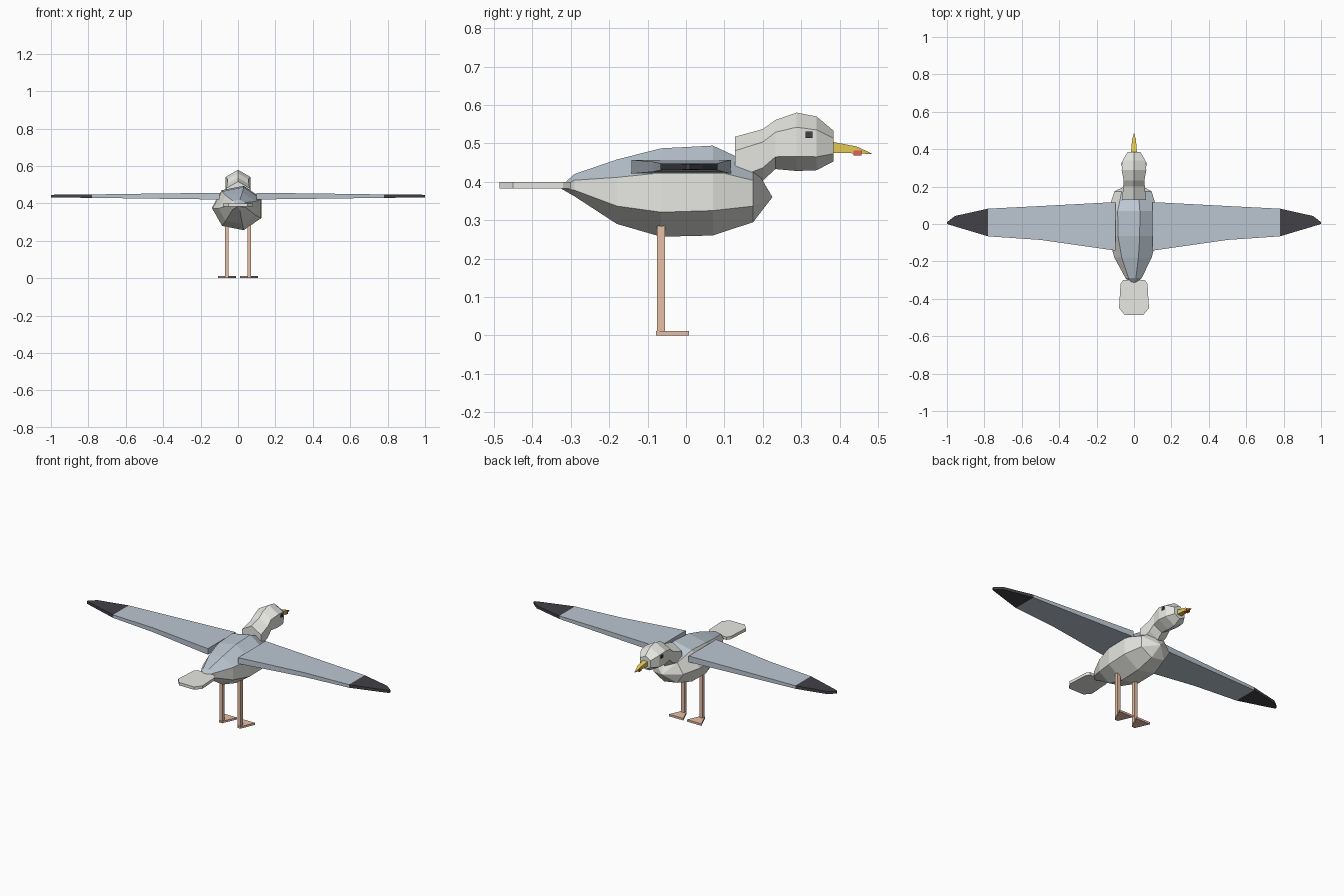
import bpy, bmesh, math

if "Cube" in bpy.data.objects:
    bpy.data.objects.remove(bpy.data.objects["Cube"])


def material(name, r, g, b):
    m = bpy.data.materials.new(name)
    m.use_nodes = True
    m.diffuse_color = (r, g, b, 1)
    bsdf = next(n for n in m.node_tree.nodes if n.type == "BSDF_PRINCIPLED")
    bsdf.inputs["Base Color"].default_value = (r, g, b, 1)
    bsdf.inputs["Roughness"].default_value = 0.8
    return m


white = material("white feathers", 0.80, 0.80, 0.76)
grey = material("blue grey feathers", 0.50, 0.57, 0.64)
black = material("black feathers", 0.055, 0.052, 0.062)
yellow = material("yellow beak", 0.80, 0.60, 0.09)
red = material("red spot", 0.80, 0.12, 0.08)
pink = material("pink skin", 0.82, 0.53, 0.39)


def loft(name, rings, mats, rule=lambda seg, side: 0):
    """Skin a list of equal-sized rings, flat shaded, with capped ends."""
    bm = bmesh.new()
    rows = [[bm.verts.new(p) for p in ring] for ring in rings]
    n = len(rows[0])
    for seg, (a, b) in enumerate(zip(rows, rows[1:])):
        for j in range(n):
            k = (j + 1) % n
            bm.faces.new((a[j], a[k], b[k], b[j])).material_index = rule(seg, j)
    bm.faces.new(rows[0]).material_index = rule(0, 0)
    bm.faces.new(rows[-1]).material_index = rule(len(rows) - 2, 0)
    bmesh.ops.remove_doubles(bm, verts=bm.verts, dist=0.0005)
    bmesh.ops.recalc_face_normals(bm, faces=bm.faces)
    mesh = bpy.data.meshes.new(name)
    bm.to_mesh(mesh)
    bm.free()
    for m in mats:
        mesh.materials.append(m)
    obj = bpy.data.objects.new(name, mesh)
    bpy.context.collection.objects.link(obj)
    return obj


def ring_y(sides, start, y, cz, rx, rz):
    """Polygon ring around the y axis."""
    angles = [start + math.tau * i / sides for i in range(sides)]
    return [(rx * math.cos(a), y, cz + rz * math.sin(a)) for a in angles]


def plate(name, outline, z0, z1, mat):
    return loft(name, [[(x, y, z) for x, y in outline] for z in (z0, z1)], [mat])


def box(name, x0, x1, y0, y1, z0, z1, mat):
    return plate(name, [(x0, y0), (x1, y0), (x1, y1), (x0, y1)], z0, z1, mat)


# Body: seven-sided, with a blue grey back
body = [(-0.33, 0.385, 0, 0), (-0.29, 0.391, 0.045, 0.03),
        (-0.18, 0.374, 0.105, 0.086), (-0.065, 0.372, 0.137, 0.118),
        (0.07, 0.377, 0.14, 0.12), (0.175, 0.37, 0.104, 0.077),
        (0.225, 0.36, 0, 0)]
loft("body", [ring_y(7, math.pi, *r) for r in body], [white, grey],
     lambda seg, side: int(side in (4, 5) and seg < 5))

# Head and neck: six-sided
head = [(0.127, 0.444, 0.073), (0.2, 0.47, 0.067), (0.233, 0.497, 0.064),
        (0.288, 0.504, 0.076), (0.34, 0.5, 0.07), (0.384, 0.493, 0.04)]
loft("head", [ring_y(6, math.pi / 2, y, c, r, r) for y, c, r in head], [white])

# Beak with hooked tip and red spot
beak = [(0.375, 0.49, 0.016, 0.015), (0.444, 0.483, 0.011, 0.009),
        (0.483, 0.473, 0.002, 0.001)]
loft("beak", [ring_y(4, math.pi / 4, y, c, rx * 1.41, rz * 1.41)
              for y, c, rx, rz in beak], [yellow])
box("beak_spot", -0.012, 0.012, 0.436, 0.457, 0.468, 0.481, red)

# Tail fan
half = [(0.058, -0.3), (0.072, -0.32), (0.08, -0.45), (0.05, -0.486)]
plate("tail", half + [(-x, y) for x, y in reversed(half)], 0.383, 0.4, white)

# Wing sections: span, leading edge, trailing edge, half thickness
wing = [(0.1, 0.117, -0.142, 0.018), (0.5, 0.096, -0.085, 0.013),
        (0.78, 0.082, -0.066, 0.009), (0.957, 0.043, -0.013, 0.008),
        (1.0, 0.01, 0.0, 0.007)]

for side, s in (("left", 1), ("right", -1)):
    sections = [[(s * x, lead, 0.439 - t), (s * x, lead, 0.439 + t),
                 (s * x, trail, 0.439 + t), (s * x, trail, 0.439 - t)]
                for x, lead, trail, t in wing]
    loft(side + "_wing", sections, [grey, black], lambda seg, j: int(seg > 1))
    box(side + "_eye", s * 0.055, s * 0.068, 0.311, 0.33, 0.514, 0.531, black)
    box(side + "_leg", s * 0.05, s * 0.07, -0.075, -0.055, 0.005, 0.285, pink)
    # Webbed foot, narrow at the heel
    plate(side + "_foot", [(s * 0.05, -0.078), (s * 0.07, -0.078),
                           (s * 0.108, 0.008), (s * 0.012, 0.008)], 0, 0.012, pink)
